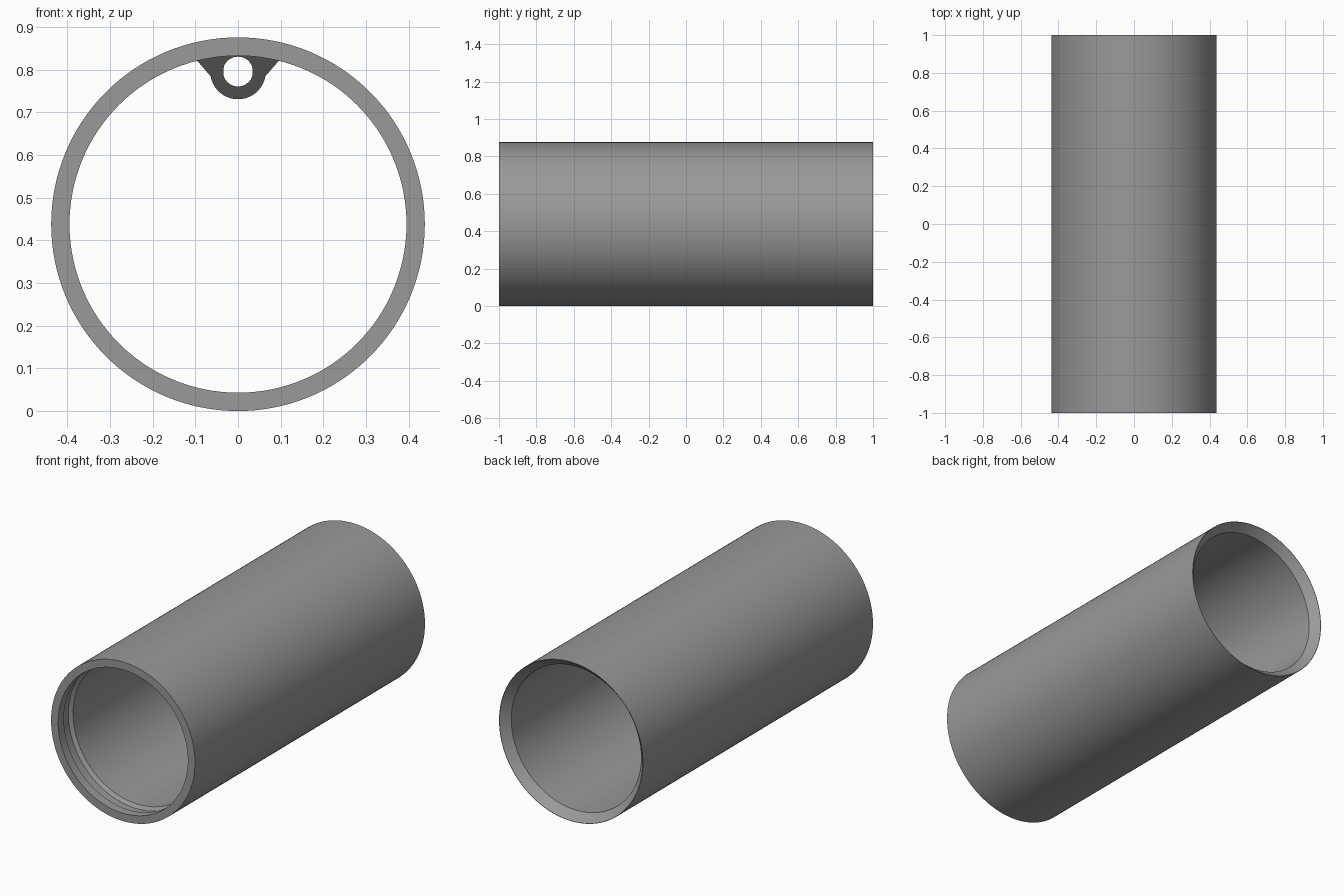
import bpy, bmesh, math

if "Cube" in bpy.data.objects:
    bpy.data.objects.remove(bpy.data.objects["Cube"])

R_OUT, R_IN, HALF, SEG = 0.438, 0.395, 1.0, 128
ZC = R_OUT

grey = bpy.data.materials.new("mid grey")
grey.diffuse_color = (0.32, 0.32, 0.32, 1)
grey.use_nodes = True
grey.node_tree.nodes["Principled BSDF"].inputs["Base Color"].default_value = grey.diffuse_color


def finish(bm, name):
    bmesh.ops.recalc_face_normals(bm, faces=bm.faces)
    mesh = bpy.data.meshes.new(name)
    bm.to_mesh(mesh)
    bm.free()
    mesh.materials.append(grey)
    ob = bpy.data.objects.new(name, mesh)
    bpy.context.collection.objects.link(ob)
    bpy.ops.object.select_all(action='DESELECT')
    bpy.context.view_layer.objects.active = ob
    ob.select_set(True)
    bpy.ops.object.shade_smooth_by_angle(angle=math.radians(25))
    return ob


def bridge_loops(bm, loops):
    # Join a closed sequence of equal rings with quads
    n = len(loops[0])
    for a, b in zip(loops, loops[1:] + loops[:1]):
        for i in range(n):
            j = (i + 1) % n
            bm.faces.new((a[i], a[j], b[j], b[i]))


# Tube wall: flat front rim, inner groove, conical back mouth (radius, y)
profile = [(R_OUT, -HALF), (R_OUT, HALF), (R_OUT - 0.002, HALF),
           (R_IN, HALF - 0.045), (R_IN, -0.87), (R_IN + 0.018, -0.885),
           (R_IN + 0.018, -0.935), (R_IN, -0.95), (R_IN, -HALF)]
bm = bmesh.new()
rings = []
for r, y in profile:
    angles = [math.tau * i / SEG for i in range(SEG)]
    rings.append([bm.verts.new((r * math.cos(a), y, ZC + r * math.sin(a)))
                  for a in angles])
bridge_loops(bm, rings)
finish(bm, "tube")

# Inner eyelet under the top of the tube, with sloped ends
EZ, R_EYE, R_HOLE = 0.796, 0.065, 0.035
outline = []
for i in range(33):                       # rounded lower half
    a = math.radians(-170 + 160 * i / 32)
    outline.append((R_EYE * math.cos(a), EZ + R_EYE * math.sin(a)))
for i in range(17):                       # flared root sunk into the wall
    x = 0.103 - 0.206 * i / 16
    outline.append((x, ZC + math.sqrt(0.405 ** 2 - x * x)))
hole = []
for x, z in outline:
    a = math.atan2(z - EZ, x)
    hole.append((R_HOLE * math.cos(a), EZ + R_HOLE * math.sin(a)))


def end_ring(bm, points, y, side):
    # Ends slope inward going down, away from the wall
    return [bm.verts.new((x, y - side * (0.835 - z), z)) for x, z in points]


bm = bmesh.new()
bridge_loops(bm, [end_ring(bm, outline, -0.82, -1), end_ring(bm, outline, -0.5, 1),
                  end_ring(bm, hole, -0.5, 1), end_ring(bm, hole, -0.82, -1)])
finish(bm, "eyelet")
